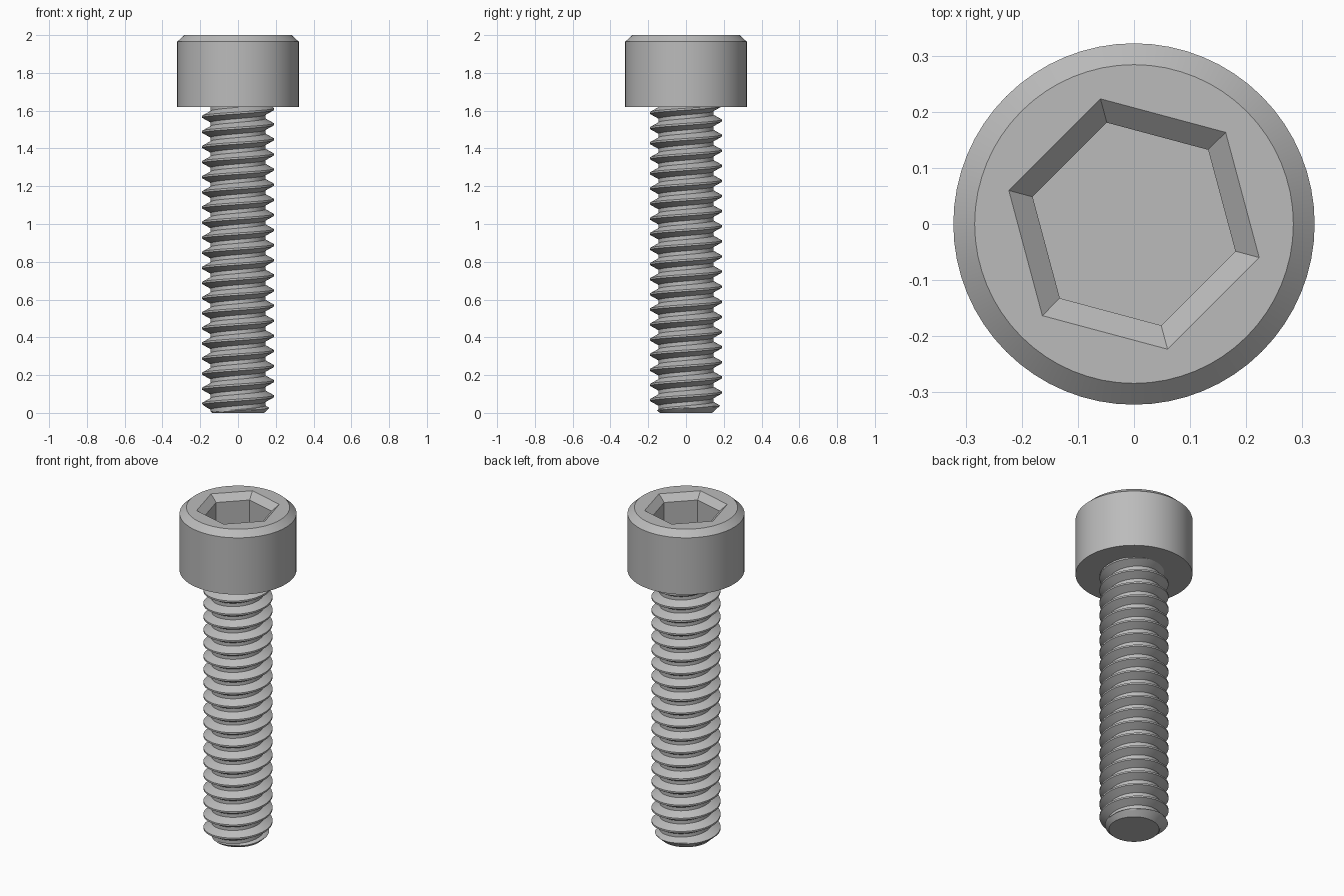
import bpy, bmesh, math
from mathutils import Vector

cube = bpy.data.objects.get("Cube")
if cube:
    bpy.data.objects.remove(cube)

steel = bpy.data.materials.new("grey steel")
steel.use_nodes = True
GREY = (0.5, 0.5, 0.5, 1)
steel.diffuse_color = GREY
steel.node_tree.nodes["Principled BSDF"].inputs["Base Color"].default_value = GREY

HEAD_BASE, TOP = 1.62, 2.0
PITCH, MAJOR, MINOR = 0.08, 0.19, 0.145
SEGMENTS, ROWS = 64, 16


def finish(bm, name):
    bmesh.ops.recalc_face_normals(bm, faces=bm.faces)
    mesh = bpy.data.meshes.new(name)
    bm.to_mesh(mesh)
    bm.free()
    mesh.materials.append(steel)
    obj = bpy.data.objects.new(name, mesh)
    bpy.context.collection.objects.link(obj)
    bpy.ops.object.select_all(action="DESELECT")
    obj.select_set(True)
    bpy.context.view_layer.objects.active = obj
    bpy.ops.object.shade_smooth_by_angle(angle=math.radians(25))


def ring(bm, count, radius, z, turn=0.0):
    angles = [math.tau * i / count + turn for i in range(count)]
    return [bm.verts.new((radius * math.cos(a), radius * math.sin(a), z)) for a in angles]


def skin(bm, rings):
    for low, high in zip(rings, rings[1:]):
        n = len(low)
        for i in range(n):
            j = (i + 1) % n
            bm.faces.new((low[i], low[j], high[j], high[i]))


# Cylindrical head with a bevelled rim and a chamfered hexagonal socket
bm = bmesh.new()
outer = [ring(bm, SEGMENTS, r, z) for r, z in
         ((0.322, HEAD_BASE), (0.322, 1.965), (0.284, TOP))]
socket = [ring(bm, 6, r, z, math.radians(-15)) for r, z in
          ((0.231, TOP), (0.187, 1.963), (0.187, 1.8))]
skin(bm, outer)
skin(bm, socket)
bm.faces.new(outer[0])
bm.faces.new(socket[-1])
rim = [bm.edges.get((loop[i - 1], loop[i]))
       for loop in (outer[-1], socket[0]) for i in range(len(loop))]
bmesh.ops.triangle_fill(bm, edges=rim, use_beauty=True, normal=(0, 0, 1))
finish(bm, "socket_head")

# Threaded shank: a right-handed helical surface trimmed flat at both ends
bm = bmesh.new()
turns = math.ceil(HEAD_BASE / PITCH) + 4
columns = []
for i in range(SEGMENTS):
    angle = math.tau * i / SEGMENTS
    column = []
    for k in range(turns * ROWS):
        from_crest = abs((k % ROWS) / ROWS - 0.5)
        blend = min(max((from_crest - 1 / 16) / (5 / 16), 0), 1)
        r = MAJOR + (MINOR - MAJOR) * blend
        z = (k / ROWS - 2.4 + i / SEGMENTS) * PITCH
        column.append(bm.verts.new((r * math.cos(angle), r * math.sin(angle), z)))
    columns.append(column)
for i, column in enumerate(columns):
    last = i == SEGMENTS - 1
    following = columns[0][ROWS:] if last else columns[i + 1]
    for k in range(len(following) - 1):
        bm.faces.new((column[k], following[k], following[k + 1], column[k + 1]))

for height, direction in ((0, -1), (HEAD_BASE + 0.01, 1)):
    cut = bmesh.ops.bisect_plane(
        bm, geom=bm.verts[:] + bm.edges[:] + bm.faces[:], dist=1e-6,
        plane_co=(0, 0, height), plane_no=(0, 0, direction), clear_outer=True)
    edges = [e for e in cut["geom_cut"] if isinstance(e, bmesh.types.BMEdge)]
    bmesh.ops.edgeloop_fill(bm, edges=edges)

# Chamfer at the tip
for v in bm.verts:
    flat = Vector((v.co.x, v.co.y))
    limit = 0.138 + 1.1 * v.co.z
    if flat.length > limit:
        flat *= limit / flat.length
        v.co.x, v.co.y = flat
finish(bm, "threaded_shank")
